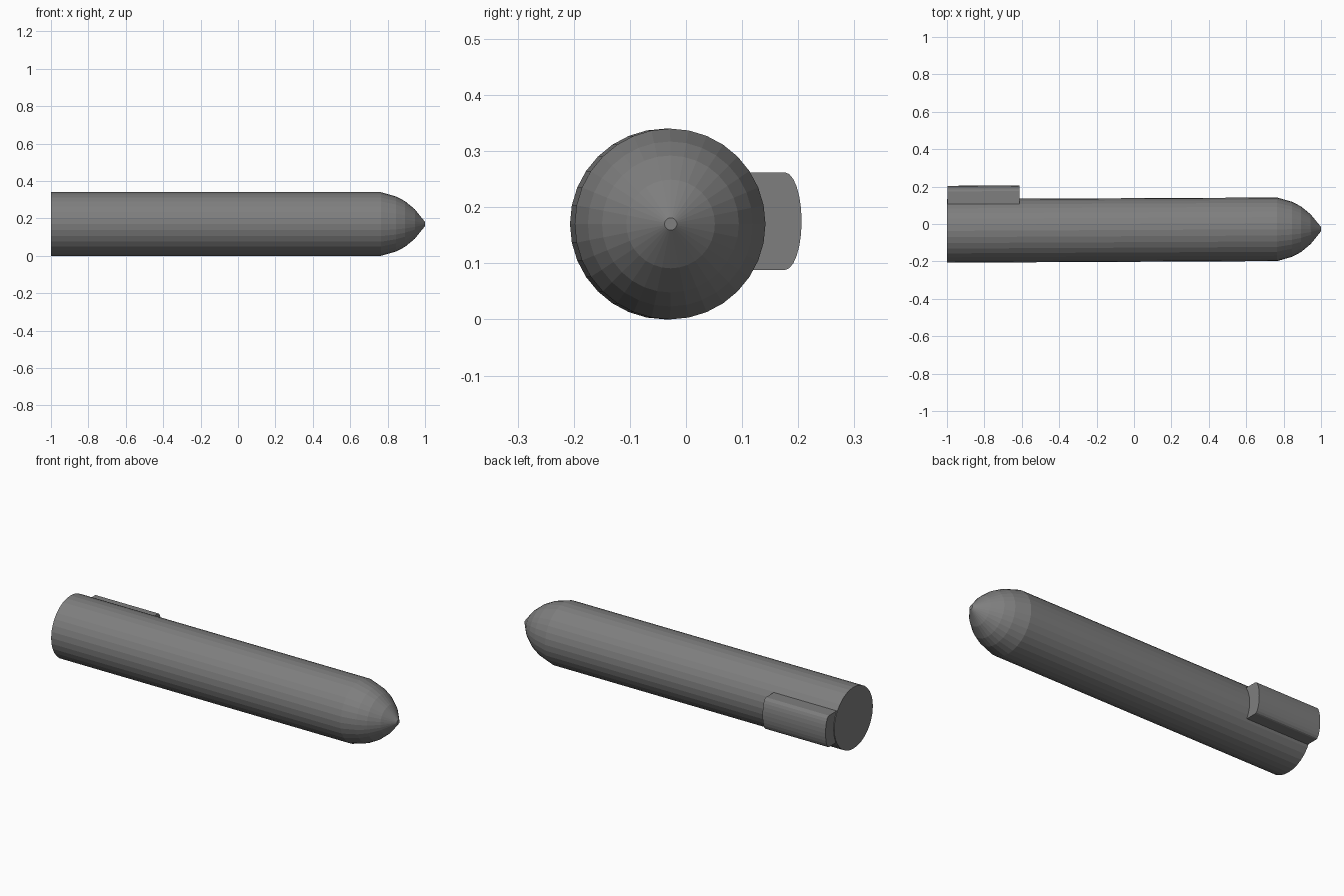
import bpy, bmesh, math
from mathutils import Matrix

if "Cube" in bpy.data.objects:
    bpy.data.objects.remove(bpy.data.objects["Cube"])

TILT = Matrix.Translation((0, -0.032, 0.17)) @ Matrix.Rotation(0.0048, 4, 'Z')

# Dark grey finish shared by both parts
dark_grey = bpy.data.materials.new("dark_grey")
dark_grey.diffuse_color = (0.21, 0.21, 0.21, 1)
dark_grey.use_nodes = True
dark_grey.node_tree.nodes["Principled BSDF"].inputs["Base Color"].default_value = dark_grey.diffuse_color


def make_object(name, bm):
    bmesh.ops.recalc_face_normals(bm, faces=bm.faces)
    mesh = bpy.data.meshes.new(name)
    bm.to_mesh(mesh)
    bm.free()
    mesh.materials.append(dark_grey)
    obj = bpy.data.objects.new(name, mesh)
    bpy.context.collection.objects.link(obj)
    obj.matrix_world = TILT  # the whole model leans very slightly in plan
    return obj


def loft(name, rings):
    """Join equal-length rings of points and cap both ends."""
    bm = bmesh.new()
    loops = [[bm.verts.new(p) for p in ring] for ring in rings]
    n = len(loops[0])
    for a, b in zip(loops, loops[1:]):
        for i in range(n):
            j = (i + 1) % n
            bm.faces.new((a[i], a[j], b[j], b[i]))
    bm.faces.new(loops[0])
    bm.faces.new(loops[-1])
    return make_object(name, bm)


def circle(x, r, n=32):
    return [(x, r * math.cos(2 * math.pi * i / n), r * math.sin(2 * math.pi * i / n))
            for i in range(n)]


# Cylindrical body with a faceted ogive nose: (x, radius)
profile = [(-1, 0.17), (0.765, 0.17), (0.845, 0.147), (0.893, 0.122),
           (0.945, 0.079), (1.0, 0.011)]
loft("pointed_body", [circle(x, r) for x, r in profile])

# Side block near the rear: flat top and bottom, bulged outer face (y, z)
section = [(0.13, 0.087)]
for k in range(13):
    a = math.pi / 2 - math.pi * k / 12
    section.append((0.211 + 0.03 * math.cos(a), 0.087 * math.sin(a)))
section.append((0.13, -0.087))
loft("side_block", [[(x, y, z + 0.005) for y, z in section] for x in (-0.996, -0.612)])
